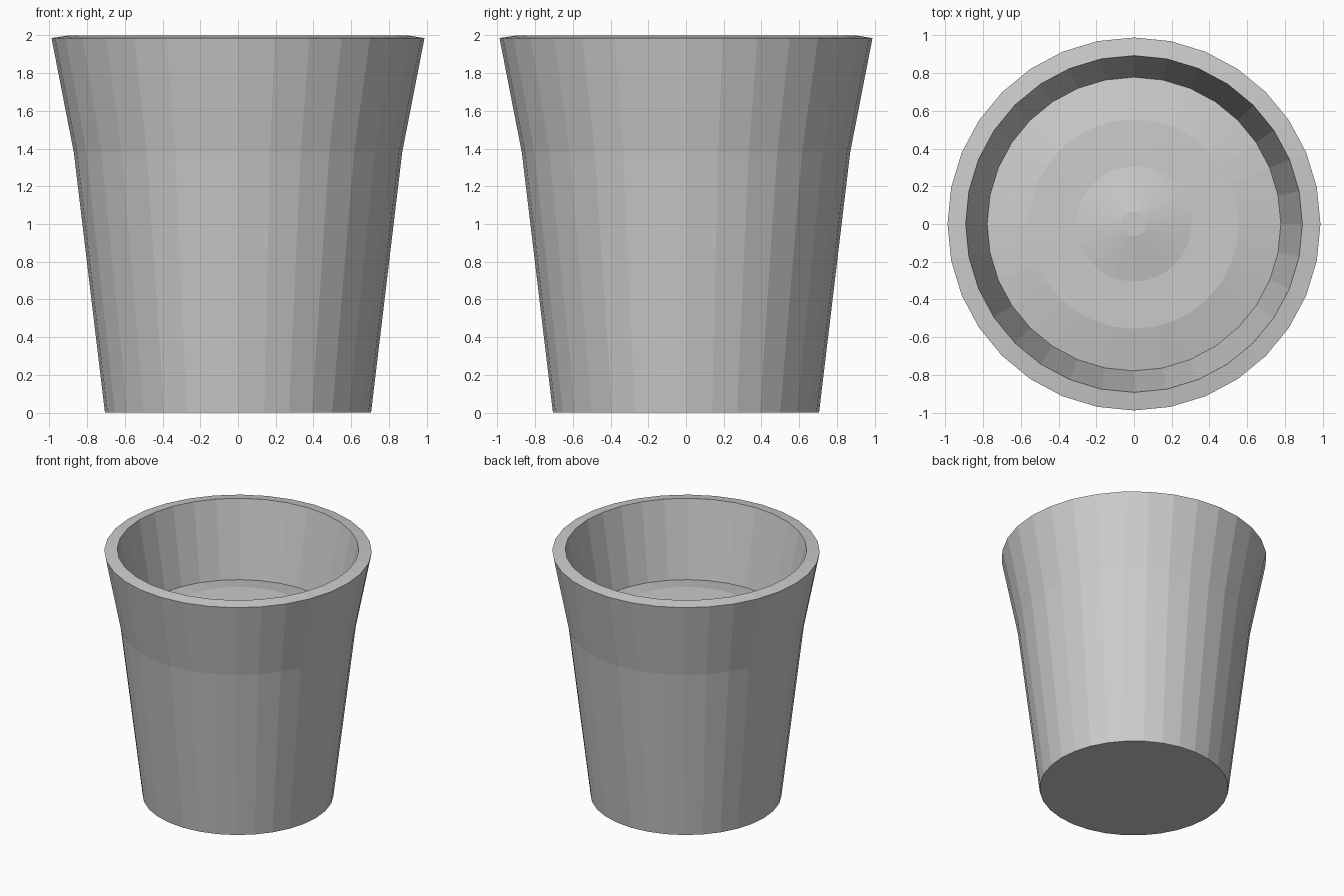
import bpy, bmesh
from math import cos, sin, tau

if "Cube" in bpy.data.objects:
    bpy.data.objects.remove(bpy.data.objects["Cube"])

SIDES = 32


def lathe(name, profile, cap_start=False, cap_end=False):
    """Revolve (radius, z) points, listed so the faces point outward."""
    bm = bmesh.new()
    rings = [[bm.verts.new((r * cos(tau * i / SIDES), r * sin(tau * i / SIDES), z))
              for i in range(SIDES)] for r, z in profile]
    for a, b in zip(rings, rings[1:]):
        for i in range(SIDES):
            j = (i + 1) % SIDES
            bm.faces.new((a[i], a[j], b[j], b[i]))
    if cap_start:
        bm.faces.new(rings[0][::-1])
    if cap_end:
        bm.faces.new(rings[-1])
    mesh = bpy.data.meshes.new(name)
    bm.to_mesh(mesh)
    bm.free()
    obj = bpy.data.objects.new(name, mesh)
    bpy.context.collection.objects.link(obj)
    return obj


# Pot: base, tapered wall, flared collar, sloped rim, inner wall down to the soil
lathe("pot", [(0.705, 0), (0.87, 1.38), (0.988, 1.985), (0.892, 2.0), (0.778, 1.39)],
      cap_start=True)

# Soil: gently mounded rings meeting the inner wall
lathe("soil", [(0.778, 1.39), (0.555, 1.435), (0.305, 1.44), (0.065, 1.485)],
      cap_end=True)
